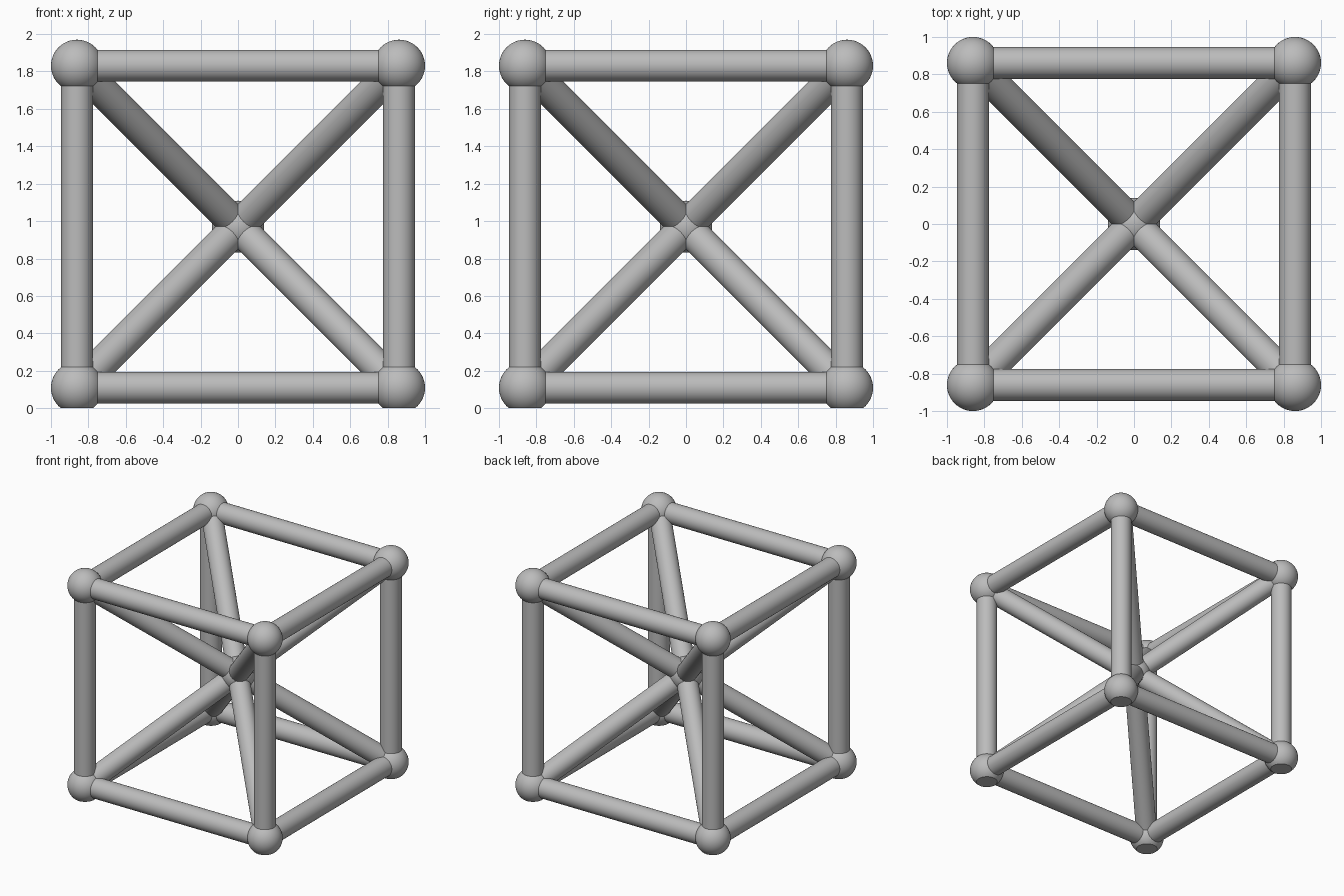
import bpy, bmesh, math
from mathutils import Vector
from itertools import product

if "Cube" in bpy.data.objects:
    bpy.data.objects.remove(bpy.data.objects["Cube"], do_unlink=True)

HALF = 0.861        # half the spacing between corner joints
BALL_R = 0.139
ROD_R = 0.085
CENTRE = Vector((0, 0, 0.97))

grey = bpy.data.materials.new("plain grey")
grey.use_nodes = True
colour = (0.5, 0.5, 0.5, 1)
grey.diffuse_color = colour
grey.node_tree.nodes["Principled BSDF"].inputs["Base Color"].default_value = colour


def finish(obj, name):
    obj.name = name
    obj.data.materials.append(grey)
    bpy.ops.object.shade_smooth_by_angle(angle=math.radians(35))


def ball(name, pos):
    bpy.ops.mesh.primitive_uv_sphere_add(segments=48, ring_count=24,
                                         radius=BALL_R, location=pos)
    obj = bpy.context.object
    # Slice a flat foot where the ball meets the ground
    if pos.z < BALL_R:
        bm = bmesh.new()
        bm.from_mesh(obj.data)
        cut = bmesh.ops.bisect_plane(
            bm, geom=bm.verts[:] + bm.edges[:] + bm.faces[:],
            plane_co=(0, 0, -pos.z), plane_no=(0, 0, -1), clear_outer=True)
        rim = [e for e in cut["geom_cut"] if isinstance(e, bmesh.types.BMEdge)]
        bmesh.ops.contextual_create(bm, geom=rim)
        bm.normal_update()
        bm.to_mesh(obj.data)
        bm.free()
    finish(obj, name)


def rod(name, a, b):
    d = b - a
    bpy.ops.mesh.primitive_cylinder_add(
        vertices=48, radius=ROD_R, depth=d.length, location=(a + b) / 2,
        rotation=d.to_track_quat('Z', 'Y').to_euler())
    finish(bpy.context.object, name)


def corner(s):
    return CENTRE + HALF * Vector(s)


def label(s):
    words = (("right", "left"), ("front", "back"), ("lower", "upper"))
    return "_".join(w[v > 0] for w, v in zip(words, s) if v)


# Hub and corner joints, with a strut from each corner to the hub
ball("centre_hub", CENTRE)
for s in product((-1, 1), repeat=3):
    ball("joint_" + label(s), corner(s))
    rod("diagonal_strut_" + label(s), CENTRE, corner(s))

# Twelve frame edges
for axis in range(3):
    for u, v in product((-1, 1), repeat=2):
        mid = [u, v]
        mid.insert(axis, 0)
        a, b = mid[:], mid[:]
        a[axis], b[axis] = -1, 1
        rod("frame_rod_" + label(mid), corner(a), corner(b))
